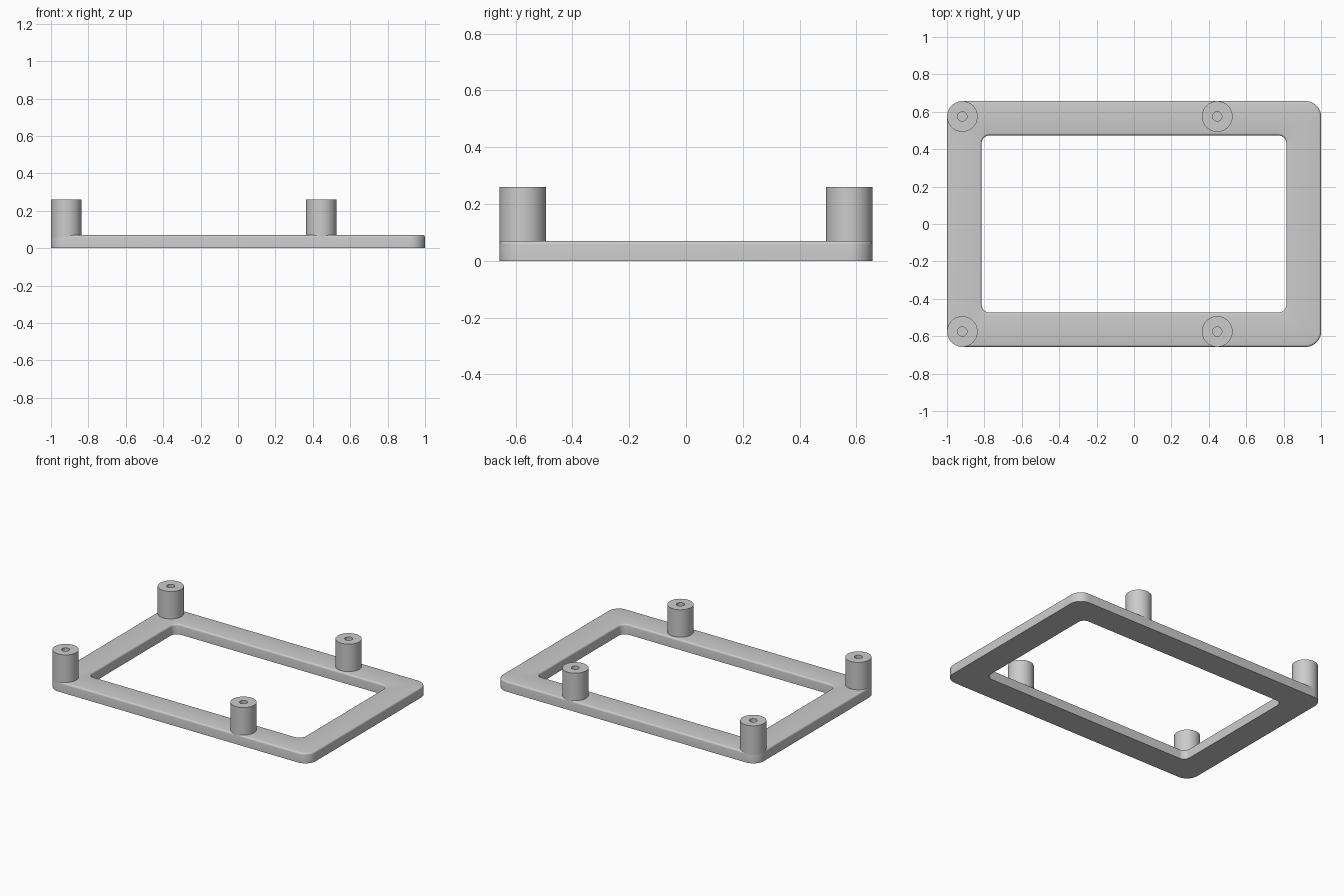
import bpy, bmesh, math

cube = bpy.data.objects.get("Cube")
if cube:
    bpy.data.objects.remove(cube)

grey = bpy.data.materials.new("light_grey")
grey.use_nodes = True
colour = (0.6, 0.6, 0.6, 1)
grey.diffuse_color = colour
grey.node_tree.nodes["Principled BSDF"].inputs["Base Color"].default_value = colour

HEIGHT, FILLET = 0.07, 0.012


def rounded_loop(hx, hy, r, z, steps=10):
    """Points of a rounded rectangle, counter-clockwise."""
    pts = []
    for k, (sx, sy) in enumerate([(1, 1), (-1, 1), (-1, -1), (1, -1)]):
        for i in range(steps + 1):
            a = math.pi / 2 * (k + i / steps)
            pts.append((sx * (hx - r) + r * math.cos(a), sy * (hy - r) + r * math.sin(a), z))
    return pts


def circle_loop(r, z, n=48):
    return [(r * math.cos(math.tau * i / n), r * math.sin(math.tau * i / n), z) for i in range(n)]


def loft(name, loops, closed):
    """Skin consecutive loops; either join last to first or cap the last."""
    bm = bmesh.new()
    rings = [[bm.verts.new(p) for p in loop] for loop in loops]
    pairs = list(zip(rings, rings[1:]))
    if closed:
        pairs.append((rings[-1], rings[0]))
    else:
        bm.faces.new(rings[-1])
    n = len(rings[0])
    for a, b in pairs:
        for i in range(n):
            j = (i + 1) % n
            bm.faces.new((a[i], a[j], b[j], b[i]))
    bmesh.ops.recalc_face_normals(bm, faces=bm.faces)
    mesh = bpy.data.meshes.new(name)
    bm.to_mesh(mesh)
    bm.free()
    mesh.materials.append(grey)
    ob = bpy.data.objects.new(name, mesh)
    bpy.context.collection.objects.link(ob)
    bpy.ops.object.select_all(action="DESELECT")
    ob.select_set(True)
    bpy.context.view_layer.objects.active = ob
    bpy.ops.object.shade_smooth_by_angle(angle=math.radians(35))
    return ob


# Rectangular frame with rounded corners and a filleted top edge
arc = [(FILLET * (1 - math.cos(a)), HEIGHT - FILLET + FILLET * math.sin(a))
       for a in (math.pi / 2 * i / 4 for i in range(5))]
section = [(0, 0)] + arc
outer = [rounded_loop(1 - d, 0.657 - d, 0.082 - d, z) for d, z in section]
inner = [rounded_loop(0.815 + d, 0.474 + d, 0.045 + d, z) for d, z in reversed(section)]
loft("frame", outer + inner, True)

# Hollow mounting posts
R, BORE, TOP = 0.082, 0.025, 0.26
for side, y in (("front", -0.575), ("back", 0.575)):
    for place, x in (("end", -0.918), ("middle", 0.445)):
        post = loft(f"{side}_{place}_post",
                    [circle_loop(R, HEIGHT - FILLET), circle_loop(R, TOP),
                     circle_loop(BORE, TOP), circle_loop(BORE, HEIGHT + 0.001)], False)
        post.location = (x, y, 0)
